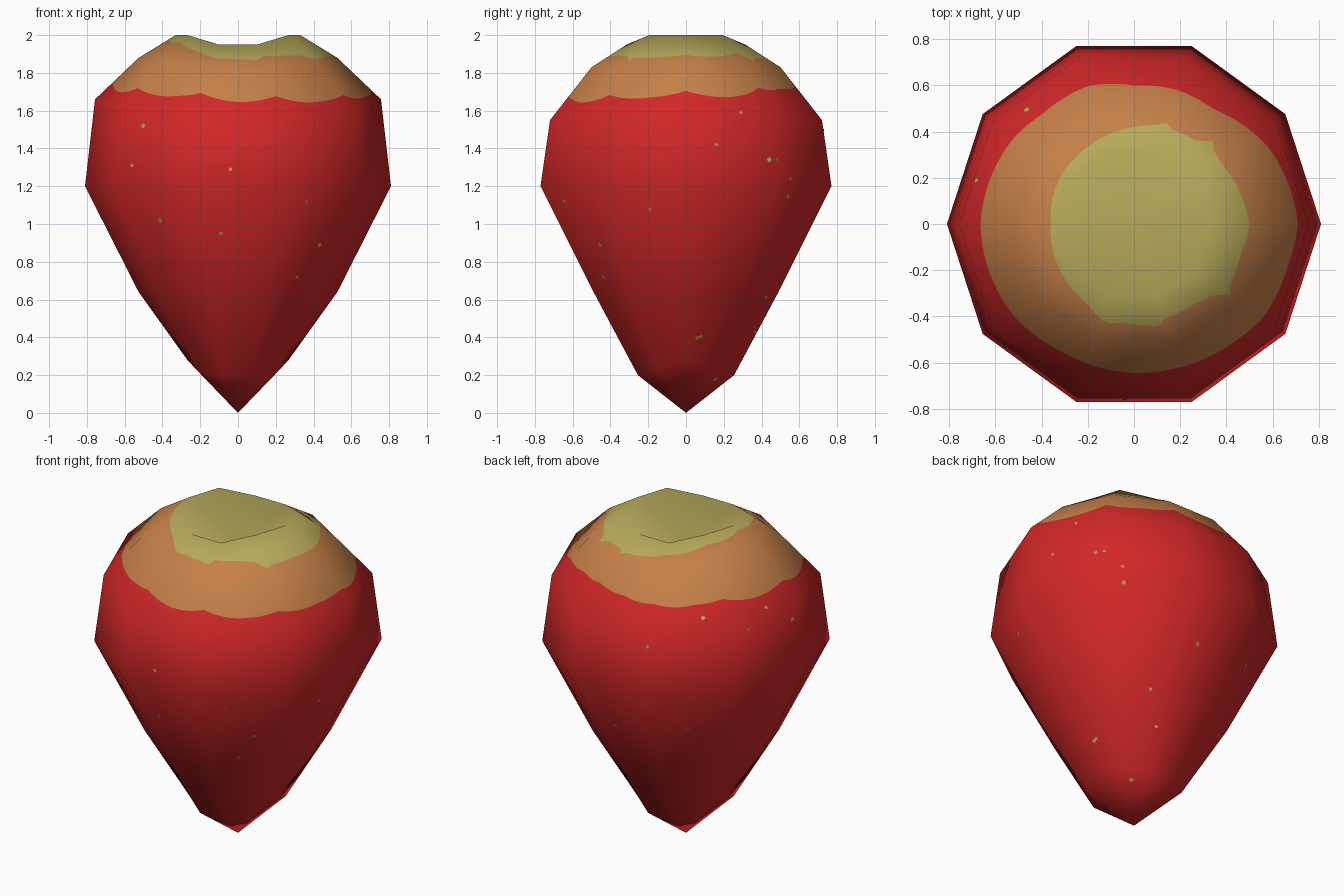
import bpy, bmesh, math
from mathutils import Vector
from mathutils.bvhtree import BVHTree

if "Cube" in bpy.data.objects:
    bpy.data.objects.remove(bpy.data.objects["Cube"])


def material(name, rgb):
    m = bpy.data.materials.new(name)
    m.diffuse_color = (*rgb, 1)
    m.use_nodes = True
    m.node_tree.nodes["Principled BSDF"].inputs["Base Color"].default_value = m.diffuse_color
    return m


RED = material("berry red", (0.64, 0.020, 0.021))
ORANGE = material("ripening orange", (0.56, 0.215, 0.066))
CREAM = material("pale yellow green", (0.48, 0.405, 0.105))
SEED = material("seed yellow", (0.50, 0.34, 0.08))

# Rings of the ten-sided body: radius, then heights at the sides / diagonals / front and back
N, SUB = 10, 10
RINGS = [(0.268, 0.28, 0.225, 0.20), (0.526, 0.64, 0.64, 0.66), (0.81, 1.2, 1.2, 1.2),
         (0.757, 1.66, 1.61, 1.55), (0.526, 1.88, 1.86, 1.83), (0.33, 2.0, 2.0, 1.95)]
GROUP = [0, 1, 2, 2, 1, 0, 1, 2, 2, 1]
BOTTOM, TOP = 0.0, 1.77

# Colour edges: (angle in degrees, radius) seen from the top
CREAM_EDGE = [(0, .50), (15, .48), (35, .46), (43, .47), (47, .50), (52, .45), (68, .44), (72, .46),
              (77, .44), (90, .42), (120, .39), (144, .38), (180, .36), (216, .38), (240, .40),
              (252, .44), (257, .445), (262, .43), (277, .44), (283, .46), (288, .43), (305, .43),
              (319, .46), (323, .52), (328, .49), (345, .48)]
ORANGE_EDGE = [(0, .71), (30, .67), (55, .605), (72, .61), (90, .60), (108, .63), (130, .62),
               (144, .64), (180, .665), (218, .655), (240, .635), (258, .64), (285, .65),
               (310, .67), (324, .69), (345, .69)]


def edge_radius(table, deg):
    pts = table + [(360, table[0][1])]
    for (a, ra), (b, rb) in zip(pts, pts[1:]):
        if a <= deg <= b:
            return ra + (rb - ra) * (deg - a) / (b - a)
    return pts[0][1]


# Coarse body, used for its smooth normals
bm = bmesh.new()
low = []
for r, *zs in RINGS:
    low.append([bm.verts.new((r * math.cos(i * math.tau / N), r * math.sin(i * math.tau / N),
                              zs[GROUP[i]])) for i in range(N)])
tip, dip = bm.verts.new((0, 0, BOTTOM)), bm.verts.new((0, 0, TOP))
for i in range(N):
    j = (i + 1) % N
    bm.faces.new((tip, low[0][j], low[0][i]))
    bm.faces.new((dip, low[-1][i], low[-1][j]))
    for k in range(len(low) - 1):
        bm.faces.new((low[k][i], low[k][j], low[k + 1][j], low[k + 1][i]))
bm.normal_update()
data = [[(v.co.copy(), v.normal.copy()) for v in ring] for ring in low]
tip_n, dip_n = tip.normal.copy(), dip.normal.copy()
bm.free()


def mix(a, b, t):
    return a[0].lerp(b[0], t), a[1].lerp(b[1], t).normalized()


# Fine columns across each flat facet, with extra rows exactly on the colour edges
columns = []
for i in range(N):
    for s in range(SUB):
        col = [mix(ring[i], ring[(i + 1) % N], s / SUB) for ring in data]
        deg = math.degrees(math.atan2(col[0][0].y, col[0][0].x)) % 360

        def cut(k, table):
            ra, rb = (col[q][0].xy.length for q in (k, k + 1))
            t = (edge_radius(table, deg) - ra) / (rb - ra)
            return mix(col[k], col[k + 1], min(0.98, max(0.02, t)))
        columns.append(col[:4] + [cut(3, ORANGE_EDGE), col[4], cut(4, CREAM_EDGE), col[5]])

ROWS, C = 8, len(columns)
verts = [v[0] for col in columns for v in col] + [Vector((0, 0, BOTTOM)), Vector((0, 0, TOP))]
normals = [v[1] for col in columns for v in col] + [tip_n, dip_n]
faces, colours = [], []
for c in range(C):
    a, b = c * ROWS, (c + 1) % C * ROWS
    faces.append((C * ROWS, b, a))
    colours.append(0)
    for k in range(ROWS - 1):
        faces.append((a + k, b + k, b + k + 1, a + k + 1))
        colours.append(0 if k < 4 else 1 if k < 6 else 2)
    faces.append((C * ROWS + 1, a + ROWS - 1, b + ROWS - 1))
    colours.append(2)

me = bpy.data.meshes.new("berry_body")
me.from_pydata(verts, [], faces)
for m in (RED, ORANGE, CREAM):
    me.materials.append(m)
for p, ci in zip(me.polygons, colours):
    p.material_index = ci
    p.use_smooth = True
me.normals_split_custom_set_from_vertices(normals)
body = bpy.data.objects.new("berry_body", me)
bpy.context.collection.objects.link(body)

# Seeds: tiny plates projected on to the skin from several directions
tree = BVHTree.FromPolygons(verts, faces)
SEEDS = {
    (-90, 0): [(-.5, 1.52), (-.56, 1.31), (-.04, 1.29), (-.41, 1.02), (-.09, .95),
               (.36, 1.12), (.43, .89), (.31, .72)],
    (0, 0): [(.29, 1.59), (.16, 1.42), (.44, 1.34), (.55, 1.24), (-.19, 1.08), (.06, .4)],
    (126, 25): [(-.23, 1.05), (.085, 1.21), (.34, 1.145), (.44, 1.265), (.59, 1.2), (0, .59)],
    (54, -25): [(-.11, 1.355), (.06, .76), (-.22, 1.535), (.32, 1.03), (-.23, .48), (.1, .55),
                (-.03, .25)],
}
sb = bmesh.new()
for n, ((az, el), spots) in enumerate(SEEDS.items()):
    az, el = math.radians(az), math.radians(el)
    view = Vector((math.cos(el) * math.cos(az), math.cos(el) * math.sin(az), math.sin(el)))
    right = Vector((-math.sin(az), math.cos(az), 0))
    up = view.cross(right)
    for q, (u, v) in enumerate(spots):
        hit, nor, _, _ = tree.ray_cast(right * u + up * v + view * 5, -view)
        if hit is None:
            continue
        side = Vector((0, 0, 1)).cross(nor).normalized()
        rise = nor.cross(side)
        size = 0.013 if (q + n) % 3 == 0 else 0.010
        sb.faces.new([sb.verts.new(hit + nor * 0.003 + size * (math.cos(t) * side + math.sin(t) * rise))
                      for t in (k * math.tau / 6 for k in range(6))])
sm = bpy.data.meshes.new("seeds")
sb.to_mesh(sm)
sb.free()
sm.materials.append(SEED)
bpy.context.collection.objects.link(bpy.data.objects.new("seeds", sm))
